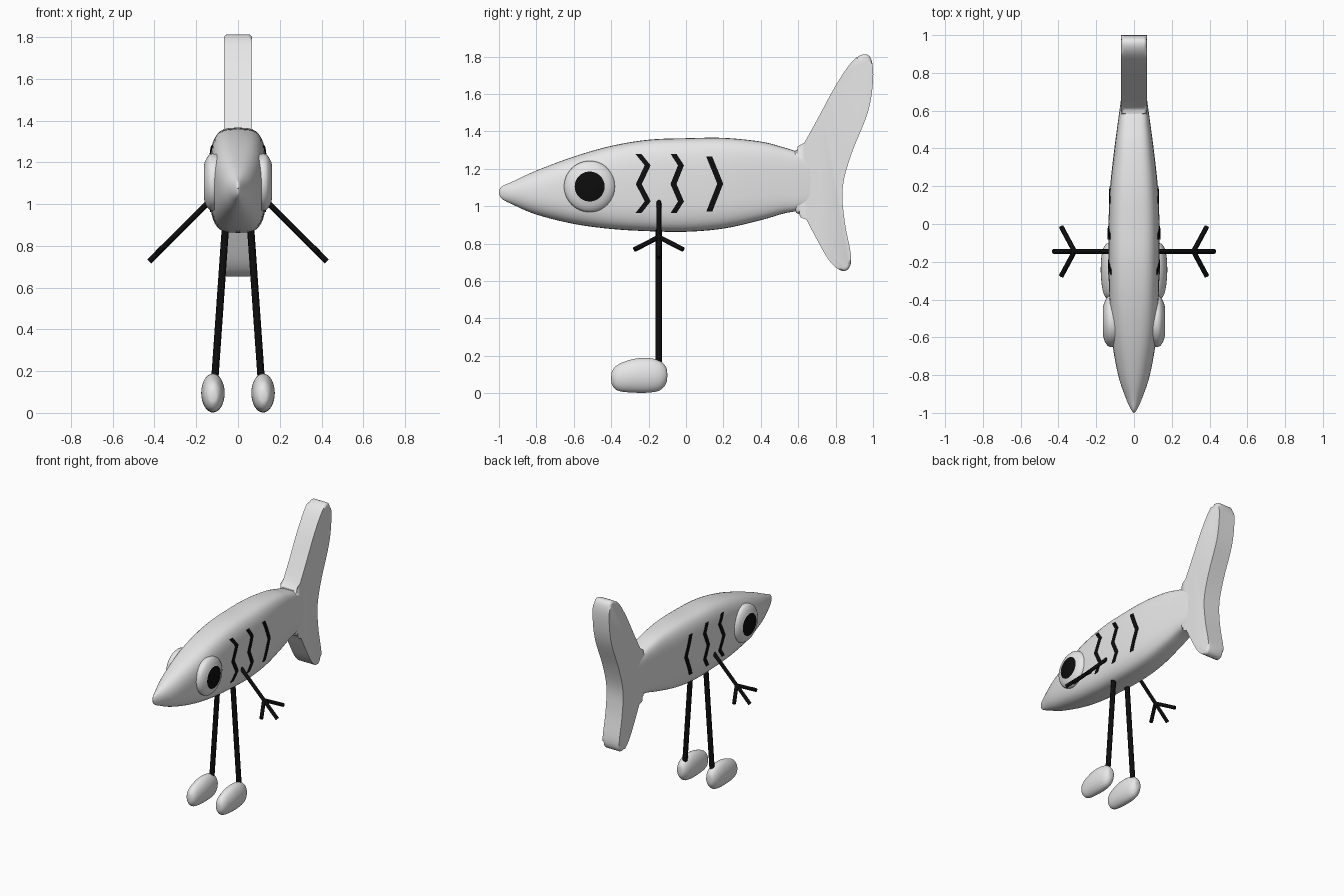
import bpy, bmesh
from math import sin, cos, pi, copysign
from mathutils import Vector

if "Cube" in bpy.data.objects:
    bpy.data.objects.remove(bpy.data.objects["Cube"], do_unlink=True)


def material(name, value):
    mat = bpy.data.materials.new(name)
    mat.use_nodes = True
    colour = (value, value, value, 1)
    mat.diffuse_color = colour
    mat.node_tree.nodes["Principled BSDF"].inputs["Base Color"].default_value = colour
    return mat


GREY = material("light grey", 0.8)
BLACK = material("black", 0.004)


def finish(bm, name, mats, angle=40):
    bmesh.ops.recalc_face_normals(bm, faces=bm.faces)
    mesh = bpy.data.meshes.new(name)
    bm.to_mesh(mesh)
    bm.free()
    for m in mats:
        mesh.materials.append(m)
    obj = bpy.data.objects.new(name, mesh)
    bpy.context.collection.objects.link(obj)
    bpy.ops.object.select_all(action="DESELECT")
    obj.select_set(True)
    bpy.context.view_layer.objects.active = obj
    bpy.ops.object.shade_smooth_by_angle(angle=angle * pi / 180)
    return obj


def skin(rings):
    """Closed surface through a list of point rings, capped at both ends."""
    bm = bmesh.new()
    loops = [[bm.verts.new(p) for p in ring] for ring in rings]
    for a, b in zip(loops, loops[1:]):
        n = len(a)
        for i in range(n):
            j = (i + 1) % n
            bm.faces.new((a[i], a[j], b[j], b[i]))
    bm.faces.new(loops[0])
    bm.faces.new(loops[-1])
    return bm


def smooth_path(points, steps, closed=False):
    """Resample tuples with a Catmull-Rom curve."""
    pts = [Vector(p) for p in points]
    n = len(pts)
    pick = (lambda i: pts[i % n]) if closed else (lambda i: pts[min(max(i, 0), n - 1)])
    out = []
    for i in range(n if closed else n - 1):
        a, b, c, d = (pick(i + k) for k in (-1, 0, 1, 2))
        for s in range(steps):
            t = s / steps
            out.append(b + (c - a) * (t / 2) + (a * 2 - b * 5 + c * 4 - d) * (t * t / 2)
                       + (b * 3 - a - c * 3 + d) * (t ** 3 / 2))
    return out if closed else out + [pts[-1]]


def section(row, x=0, count=40):
    """Rounded cross-section: y, half width, bottom, top, squareness."""
    y, w, lo, hi, e = row
    ring = []
    for i in range(count):
        c, s = cos(2 * pi * i / count), sin(2 * pi * i / count)
        ring.append((x + w * copysign(abs(c) ** (2 / e), c), y,
                     (lo + hi) / 2 + (hi - lo) / 2 * copysign(abs(s) ** (2 / e), s)))
    return ring


def rod(name, start, end, radius):
    a, b = Vector(start), Vector(end)
    u = (b - a).orthogonal().normalized()
    v = (b - a).normalized().cross(u)
    circle = [(u * cos(i * pi / 6) + v * sin(i * pi / 6)) * radius for i in range(12)]
    finish(skin([[a + c for c in circle], [b + c for c in circle]]), name, [BLACK])


# Fish body
body_rows = smooth_path([
    (-1.0, 0.003, 1.07, 1.08, 2),
    (-0.985, 0.014, 1.04, 1.105, 2),
    (-0.93, 0.04, 1.01, 1.13, 2),
    (-0.8, 0.084, 0.955, 1.19, 2.3),
    (-0.6, 0.119, 0.905, 1.265, 2.8),
    (-0.4, 0.131, 0.878, 1.322, 3.2),
    (-0.2, 0.135, 0.866, 1.355, 3.4),
    (0, 0.135, 0.863, 1.363, 3.5),
    (0.2, 0.126, 0.88, 1.365, 3.5),
    (0.4, 0.104, 0.925, 1.345, 3.7),
    (0.52, 0.088, 0.96, 1.315, 4),
    (0.6, 0.077, 0.975, 1.29, 4.5),
    (0.7, 0.062, 1.0, 1.26, 4.5),
    (0.78, 0.04, 1.04, 1.22, 4)], 5)
finish(skin([section(r) for r in body_rows]), "body", [GREY])


def flank(y, z):
    """Half width of the body at a point on its side."""
    for a, b in zip(body_rows, body_rows[1:]):
        if a[0] <= y <= b[0]:
            _, w, lo, hi, e = a.lerp(b, (y - a[0]) / (b[0] - a[0]))
            t = min(abs(2 * z - lo - hi) / (hi - lo), 1)
            return w * (1 - t ** e) ** (1 / e)
    return 0


# Forked tail: extruded outline with softened rims
outline = smooth_path([
    (0.58, 1.275), (0.615, 1.31), (0.7, 1.46), (0.8, 1.645), (0.89, 1.775),
    (0.955, 1.812), (0.992, 1.78), (1.0, 1.67), (0.972, 1.5), (0.885, 1.28),
    (0.838, 1.1), (0.848, 0.92), (0.882, 0.74), (0.872, 0.67), (0.83, 0.655),
    (0.765, 0.71), (0.69, 0.84), (0.63, 0.95), (0.58, 0.99)], 4, closed=True)
thick = 0.068
bm = skin([[(x, p[0], p[1]) for p in outline] for x in (-thick, thick)])
rims = [e for e in bm.edges if abs(e.verts[0].co.x - e.verts[1].co.x) < 0.001]
bmesh.ops.bevel(bm, geom=rims, offset=0.018, segments=4, profile=0.5, affect="EDGES")
finish(bm, "tail_fin", [GREY], 50)

marks = {
    "front": [(-0.255, 1.28), (-0.205, 1.218), (-0.252, 1.118), (-0.205, 1.025), (-0.255, 0.962)],
    "middle": [(-0.067, 1.28), (-0.027, 1.218), (-0.067, 1.118), (-0.027, 1.025), (-0.067, 0.962)],
    "rear": [(0.124, 1.265), (0.183, 1.12), (0.124, 0.97)]}
foot_rows = smooth_path([
    (-0.4, 0.008, 0.07, 0.09, 2), (-0.393, 0.026, 0.04, 0.122, 2),
    (-0.36, 0.044, 0.012, 0.155, 2), (-0.28, 0.055, 0.003, 0.183, 2),
    (-0.2, 0.055, 0.003, 0.188, 2), (-0.14, 0.046, 0.015, 0.172, 2),
    (-0.107, 0.028, 0.05, 0.14, 2), (-0.1, 0.008, 0.085, 0.105, 2)], 4)

for side, s in (("left", 1), ("right", -1)):
    # Domed eye with a flat pupil
    profile = [(0.09, 0.132), (0.122, 0.137), (0.134, 0.134), (0.143, 0.126),
               (0.152, 0.112), (0.159, 0.097), (0.163, 0.08), (0.164, 0.078), (0.164, 0.02)]
    bm = skin([[(s * x, -0.515 + r * cos(i * pi / 24), 1.105 + r * sin(i * pi / 24))
                for i in range(48)] for x, r in profile])
    for f in bm.faces:
        f.material_index = int(all(abs(v.co.x) > 0.1625 for v in f.verts))
    finish(bm, side + "_eye", [GREY, BLACK])

    # Zigzag marks, thin plates following the flank
    for label, path in marks.items():
        rings = []
        for k, (a, b) in enumerate(zip(path, path[1:])):
            for i in range(9 if k == len(path) - 2 else 8):
                y, z = Vector(a).lerp(Vector(b), i / 8)
                rings.append([(s * (flank(y + d, z) + h), y + d, z)
                              for d, h in ((-0.016, -0.004), (0.016, -0.004),
                                           (0.016, 0.004), (-0.016, 0.004))])
        finish(skin(rings), f"{side}_{label}_mark", [BLACK])

    # Arm and three fingers
    wrist = (s * 0.315, -0.145, 0.835)
    rod(side + "_arm", (s * 0.1, -0.145, 1.05), wrist, 0.013)
    for label, tip in (("middle", (0.425, -0.145, 0.725)),
                       ("front", (0.385, -0.275, 0.768)), ("back", (0.385, -0.015, 0.768))):
        rod(f"{side}_{label}_finger", wrist, (s * tip[0], tip[1], tip[2]), 0.013)

    # Leg and rounded foot
    rod(side + "_leg", (s * 0.058, -0.147, 0.92), (s * 0.112, -0.147, 0.15), 0.018)
    finish(skin([section(r, s * 0.12, 32) for r in foot_rows]), side + "_foot", [GREY])
